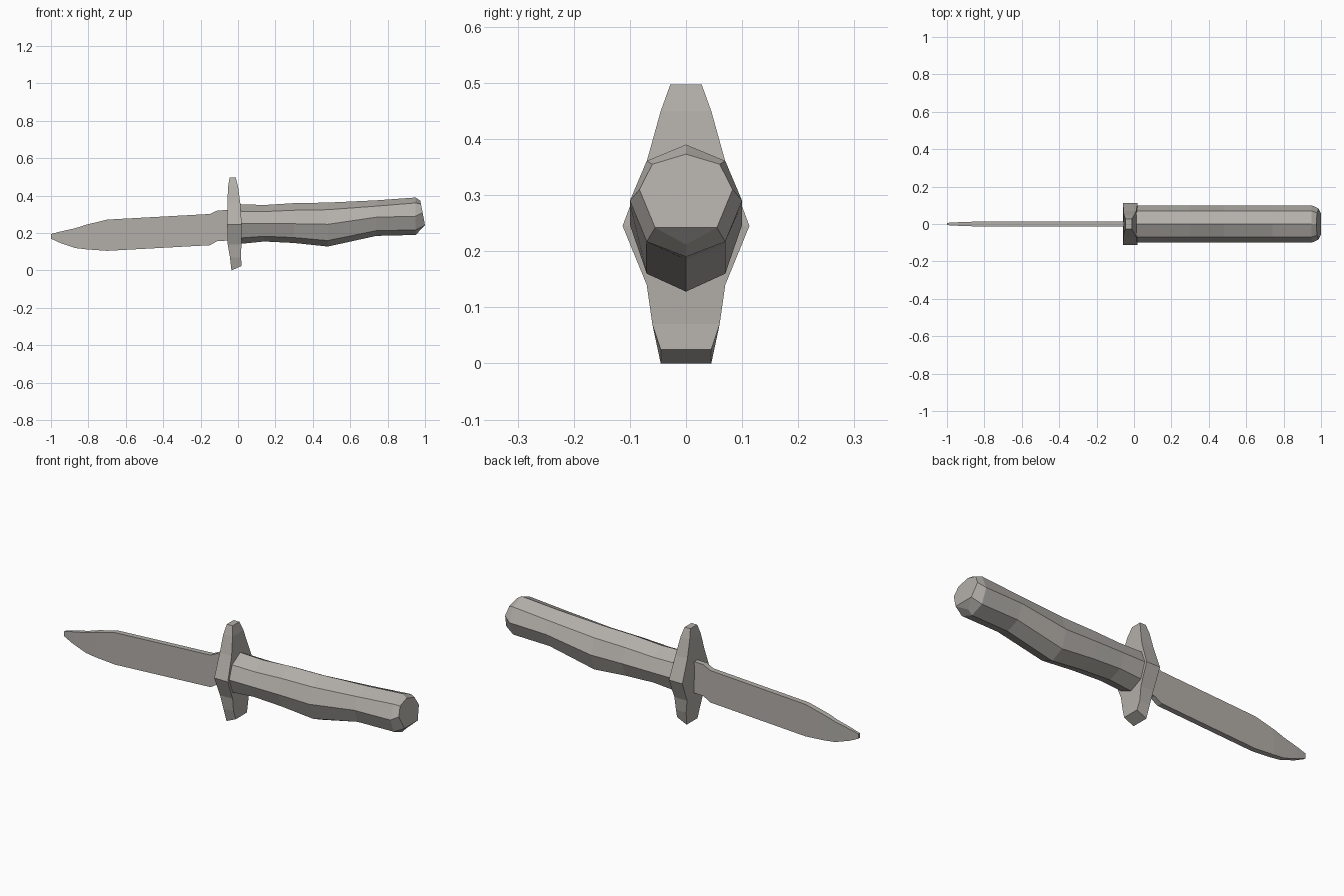
import bpy, bmesh

steel = bpy.data.materials.new("warm grey")
steel.diffuse_color = (0.45, 0.43, 0.40, 1)


def loft(name, rings, end_faces=None):
    """Skin closed rings of points; end_faces lists index loops for the last cap."""
    bm = bmesh.new()
    vs = [[bm.verts.new(p) for p in ring] for ring in rings]
    n = len(vs[0])
    for a, b in zip(vs, vs[1:]):
        for i in range(n):
            j = (i + 1) % n
            bm.faces.new((a[i], a[j], b[j], b[i]))
    bm.faces.new(vs[0])
    for loop in end_faces or [range(n)]:
        bm.faces.new([vs[-1][i] for i in loop])
    bmesh.ops.recalc_face_normals(bm, faces=bm.faces)
    me = bpy.data.meshes.new(name)
    bm.to_mesh(me)
    bm.free()
    me.materials.append(steel)
    ob = bpy.data.objects.new(name, me)
    bpy.context.collection.objects.link(ob)
    return ob


# Blade: x, top z, bottom z, half thickness
blade = [(-1.0, 0.195, 0.17, 0.006), (-0.95, 0.208, 0.147, 0.009),
         (-0.87, 0.226, 0.12, 0.012), (-0.81, 0.245, 0.113, 0.014),
         (-0.70, 0.272, 0.105, 0.014), (-0.15, 0.302, 0.135, 0.014),
         (-0.11, 0.321, 0.158, 0.014), (-0.03, 0.324, 0.16, 0.014)]
loft("blade", [[(x, -t, b), (x, t, b), (x, t, a), (x, -t, a)] for x, a, b, t in blade])

# Cross guard: left x, left z, right x, right z, half width
guard = [(-0.035, 0.0, 0.02, 0.025, 0.045), (-0.043, 0.07, 0.016, 0.07, 0.06),
         (-0.055, 0.14, 0.018, 0.14, 0.07), (-0.058, 0.245, 0.02, 0.245, 0.113),
         (-0.057, 0.36, 0.012, 0.36, 0.07), (-0.053, 0.45, 0.0, 0.45, 0.045),
         (-0.045, 0.497, -0.012, 0.497, 0.028)]
loft("cross_guard", [[(x0, -w, z0), (x1, -w, z1), (x1, w, z1), (x0, w, z0)]
                     for x0, z0, x1, z1, w in guard])


# Grip: eight-sided sections, x then z of top, upper, side, lower, bottom
def octagon(x, z, ys=(0.07, 0.1, 0.07)):
    y1, y2, y3 = ys
    return [(x, 0, z[0]), (x, y1, z[1]), (x, y2, z[2]), (x, y3, z[3]),
            (x, 0, z[4]), (x, -y3, z[3]), (x, -y2, z[2]), (x, -y1, z[1])]


grip = [(-0.01, (0.355, 0.317, 0.25, 0.172, 0.14)),
        (0.14, (0.35, 0.315, 0.25, 0.183, 0.155)),
        (0.30, (0.36, 0.322, 0.25, 0.176, 0.147)),
        (0.48, (0.363, 0.325, 0.247, 0.16, 0.128)),
        (0.74, (0.375, 0.344, 0.285, 0.213, 0.185)),
        (0.95, (0.39, 0.361, 0.29, 0.217, 0.19))]
rings = [octagon(x, z) for x, z in grip]

# Slanted pommel face, with the lowest point pulled in as a notch
end = octagon(0, (0.373, 0.355, 0.31, 0.242, 0.212), (0.06, 0.083, 0.055))
end = [(0.975 + 0.19 * (0.373 - z), y, z) for x, y, z in end]
end[4] = (0.97, 0, 0.212)
rings.append(end)
loft("grip", rings, [(0, 1, 2, 3, 5, 6, 7), (3, 4, 5)])
